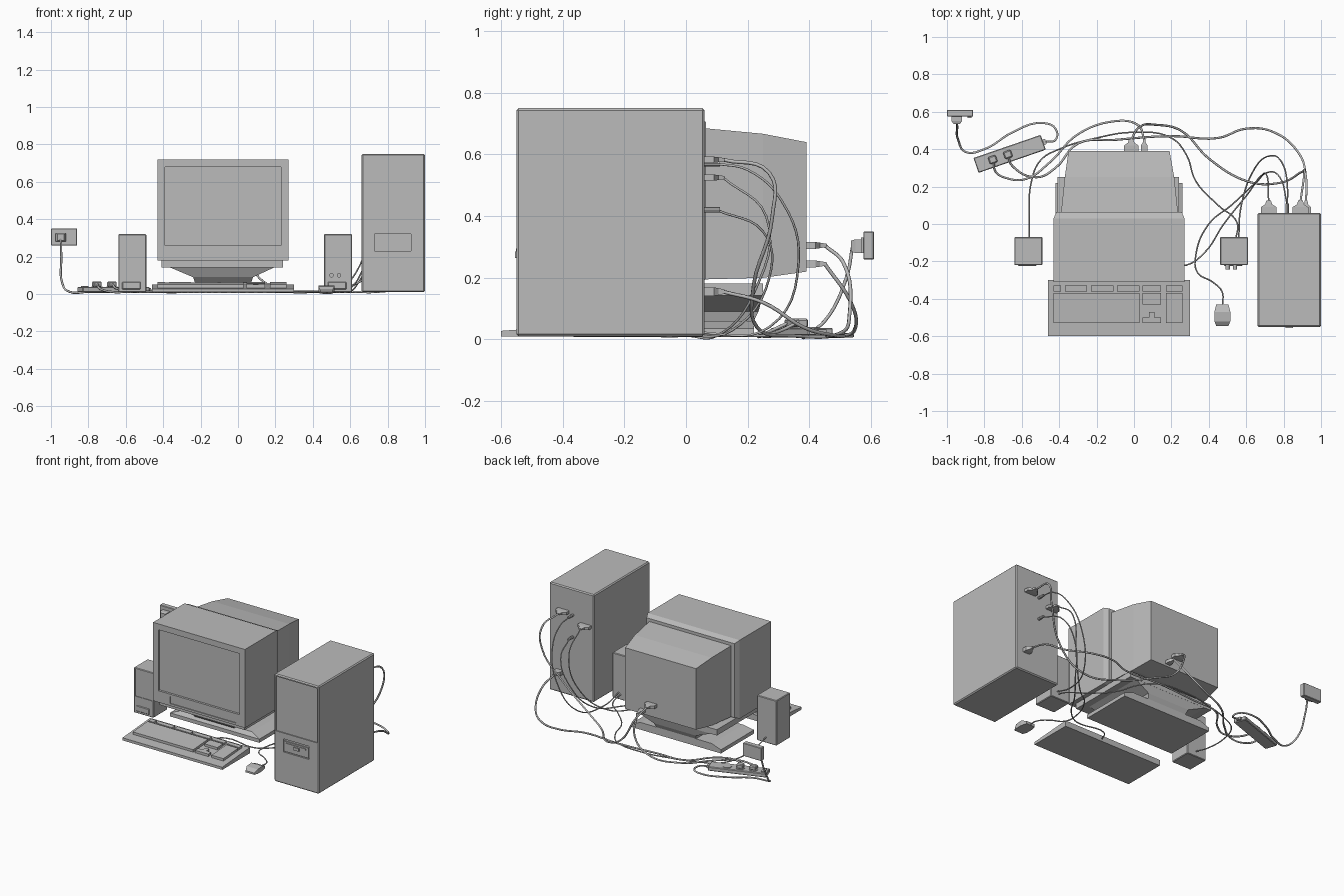
import bpy, bmesh, math
from mathutils import Vector, Matrix

if "Cube" in bpy.data.objects:
    bpy.data.objects.remove(bpy.data.objects["Cube"])

grey = bpy.data.materials.new("plain grey")
grey.use_nodes = True
grey.diffuse_color = (.5, .5, .5, 1)
grey.node_tree.nodes["Principled BSDF"].inputs["Base Color"].default_value = (.5, .5, .5, 1)


def finish(name, bm):
    bmesh.ops.recalc_face_normals(bm, faces=bm.faces)
    mesh = bpy.data.meshes.new(name)
    bm.to_mesh(mesh)
    bm.free()
    mesh.materials.append(grey)
    obj = bpy.data.objects.new(name, mesh)
    bpy.context.collection.objects.link(obj)
    return obj


def loft(name, axis, rings, bevel=0):
    """Rectangles (t, a0, a1, b0, b1) joined along the y or z axis."""
    bm = bmesh.new()
    loops = []
    for t, a0, a1, b0, b1 in rings:
        corners = [(a0, b0), (a1, b0), (a1, b1), (a0, b1)]
        place = (lambda a, b: (a, t, b)) if axis == "y" else (lambda a, b: (a, b, t))
        loops.append([bm.verts.new(place(a, b)) for a, b in corners])
    for low, high in zip(loops, loops[1:]):
        for i in range(4):
            j = (i + 1) % 4
            bm.faces.new((low[i], low[j], high[j], high[i]))
    bm.faces.new(loops[0])
    bm.faces.new(loops[-1])
    if bevel:
        bmesh.ops.bevel(bm, geom=bm.edges[:], offset=bevel, segments=1, affect="EDGES")
    return finish(name, bm)


def box(name, x0, x1, y0, y1, z0, z1, bevel=0):
    return loft(name, "z", [(z0, x0, x1, y0, y1), (z1, x0, x1, y0, y1)], bevel)


def recess(obj, *limits):
    """Cut a box-shaped pocket out of a part."""
    cutter = box("cutter", *limits)
    cutter.hide_render = True
    mod = obj.modifiers.new("pocket", "BOOLEAN")
    mod.operation, mod.object, mod.solver = "DIFFERENCE", cutter, "EXACT"
    graph = bpy.context.evaluated_depsgraph_get()
    mesh = bpy.data.meshes.new_from_object(obj.evaluated_get(graph))
    obj.modifiers.clear()
    obj.data = mesh
    bpy.data.objects.remove(cutter)


def cylinder(name, centre, radius, depth, axis="z", sides=12):
    bm = bmesh.new()
    bmesh.ops.create_cone(bm, cap_ends=True, segments=sides, radius1=radius, radius2=radius, depth=depth)
    turn = Matrix.Rotation(math.pi / 2, 4, "X") if axis == "y" else Matrix()
    bm.transform(Matrix.Translation(centre) @ turn)
    return finish(name, bm)


def cable(name, points, radius=.005):
    """Points with no height lie on the floor."""
    curve = bpy.data.curves.new(name, "CURVE")
    curve.dimensions = "3D"
    curve.bevel_depth, curve.bevel_resolution, curve.resolution_u = radius, 1, 6
    curve.use_fill_caps = True
    spline = curve.splines.new("BEZIER")
    spline.bezier_points.add(len(points) - 1)
    for knot, p in zip(spline.bezier_points, points):
        knot.co = p if len(p) == 3 else (*p, .012)
        knot.handle_left_type = knot.handle_right_type = "AUTO"
    curve.materials.append(grey)
    obj = bpy.data.objects.new(name, curve)
    bpy.context.collection.objects.link(obj)


def connector(name, x, y, z, half, tall=.01):
    """Wide plug: flange, body and tapering strain relief, pointing back."""
    loft(name, "y", [(y + d, x - half * w, x + half * w, z - tall * h, z + tall * h)
                     for d, w, h in ((0, 1, 1), (.03, 1, 1), (.045, .45, .8), (.065, .3, .5))])


# Tower case
tower = box("tower_case", .66, 1, -.55, .06, .01, .75, .007)
recess(tower, .675, .985, -.6, -.543, .36, .735)
recess(tower, .73, .925, -.6, -.54, .23, .32)
box("drive_cover", .735, .92, -.547, -.53, .235, .305)
box("drive_slot", .75, .9, -.551, -.545, .285, .295)
box("drive_button", .81, .85, -.555, -.545, .265, .285)

# Monitor
cabinet = loft("monitor_cabinet", "y", [(-.31, -.43, .27, .18, .72), (.03, -.43, .27, .18, .72),
                                        (.065, -.415, .255, .195, .705)])
recess(cabinet, -.39, .23, -.4, -.295, .26, .68)
recess(cabinet, -.3, .2, -.4, -.304, .195, .245)
loft("monitor_rear", "y", [(.06, -.39, .235, .195, .685), (.25, -.37, .215, .2, .667),
                           (.39, -.35, .19, .22, .64)])
box("monitor_underside", -.41, .24, -.27, .25, .142, .182)
loft("monitor_swivel", "z", [(.06, -.23, .07, -.14, .22), (.09, -.24, .08, -.17, .235),
                             (.145, -.37, .2, -.2, .25)])
loft("monitor_foot", "z", [(.01, -.42, .26, -.14, .22), (.035, -.42, .26, -.14, .22),
                           (.06, -.35, .19, -.12, .22)])

# Speakers
for side, x in (("left", .535), ("right", -.565)):
    body = box(side + "_speaker", x - .075, x + .075, -.22, -.07, .01, .32, .004)
    recess(body, x - .065, x + .065, -.3, -.216, .125, .31)
    box(side + "_speaker_badge", x - .055, x + .045, -.224, -.21, .025, .065, .004)
for x in (.5, .54):
    cylinder("speaker_knob", (x, -.228, .1), .012, .03, "y")

# Keyboard: sloping body with raised key groups
loft("keyboard_body", "y", [(-.6, -.46, .3, .01, .028), (-.3, -.46, .3, .01, .05)])
KEY_SPANS = ((-.43, -.39), (-.37, -.25), (-.23, -.11), (-.09, .03), (.045, .145), (.17, .26))


def keys(name, x0, x1, y0, y1):
    top = lambda y: .045 + (y + .6) * .07
    loft(name, "y", [(y, x0, x1, .02, top(y)) for y in (y0, y1)])


for x0, x1 in KEY_SPANS:
    keys("function_keys", x0, x1, -.36, -.33)
keys("main_keys", -.43, .03, -.53, -.37)
keys("editing_keys", .045, .145, -.43, -.37)
keys("arrow_keys", .045, .145, -.53, -.5)
keys("up_arrow_key", .08, .11, -.5, -.47)
keys("number_keys", .17, .26, -.53, -.37)

# Mouse
loft("mouse", "y", [(-.545, .44, .505, .01, .022), (-.52, .43, .515, .01, .04),
                    (-.47, .43, .515, .01, .045), (-.43, .44, .505, .01, .028)])

# Wall socket
box("wall_socket", -1, -.86, .575, .61, .26, .35, .003)
box("socket_switch", -.89, -.87, .567, .58, .28, .33)
loft("wall_plug", "y", [(.535, -.965, -.93, .285, .32), (.55, -.975, -.92, .28, .325),
                        (.58, -.975, -.92, .28, .325)])

# Power strip, turned on the floor
strip = [box("power_strip", -.19, .19, -.042, .042, 0, .028, .004),
         box("strip_switch", -.175, -.15, -.025, .025, .02, .033),
         box("strip_cord_grip", .185, .205, -.015, .015, .004, .022)]
for i, x in enumerate((-.095, -.01, .075)):
    strip.append(cylinder("strip_outlet", (x, 0, .026), .03, .01))
    if i < 2:
        strip.append(box("strip_plug", x - .022, x + .022, -.02, .02, .028, .058, .006))
for part in strip:
    part.matrix_world = Matrix.Translation((-.665, .375, .01)) @ Matrix.Rotation(math.radians(19), 4, "Z")

# Plugs on the tower and monitor backs
connector("upper_tower_plug", .89, .06, .583, .042)
connector("lower_tower_plug", .72, .06, .525, .042)
connector("tower_power_plug", .92, .06, .155, .025, .014)
connector("monitor_video_plug", -.015, .39, .305, .038, .011)
connector("monitor_power_plug", .055, .39, .245, .018, .011)
for z in (.57, .42):
    cylinder("tower_jack", (.82, .085, z), .009, .05, "y", 8)

# Cables
cable("wall_cable", [(-.947, .54, .3), (-.945, .52, .2), (-.94, .45, .06), (-.9, .385), (-.8, .4),
                     (-.65, .49), (-.5, .54), (-.42, .51), (-.42, .45), (-.47, .44, .02)], .006)
cable("monitor_power_cable", [(-.75, .345, .06), (-.74, .28, .03), (-.68, .245), (-.58, .24), (-.45, .33),
                              (-.3, .48), (-.1, .55, .04), (.02, .53, .13), (.055, .45, .245)], .006)
cable("tower_power_cable", [(-.675, .37, .06), (-.65, .31, .03), (-.52, .25), (-.42, .3), (-.3, .43),
                            (-.1, .45), (.2, .47), (.45, .46), (.6, .51), (.75, .49), (.88, .38, .04),
                            (.92, .25, .12), (.92, .12, .155)], .006)
cable("video_cable", [(-.015, .45, .305), (.02, .51, .25), (.12, .53, .08), (.25, .5, .02), (.4, .35),
                      (.6, .23, .04), (.78, .22, .18), (.9, .28, .4), (.91, .27, .54), (.89, .12, .583)], .006)
cable("speaker_link_cable", [(-.56, -.08, .05), (-.56, .05, .02), (-.55, .22), (-.5, .34), (-.4, .4),
                             (-.2, .46), (0, .49), (.2, .46), (.28, .37), (.33, .23), (.45, .1),
                             (.55, .01, .02), (.545, -.08, .05)], .004)
cable("sound_cable", [(.56, -.08, .06), (.57, .08, .02), (.63, .27, .04), (.73, .365, .25),
                      (.8, .31, .45), (.82, .2, .55), (.82, .1, .57)], .004)
cable("keyboard_cable", [(0, -.31, .03), (.06, -.22, .02), (.28, -.22), (.38, -.15), (.48, 0), (.6, .15, .03),
                         (.7, .27, .2), (.78, .25, .35), (.82, .1, .42)], .004)
cable("mouse_cable", [(.473, -.44, .02), (.47, -.36), (.42, -.31), (.34, -.26), (.33, -.17), (.4, 0),
                      (.52, .1), (.65, .22, .15), (.71, .26, .4), (.72, .12, .525)], .004)
